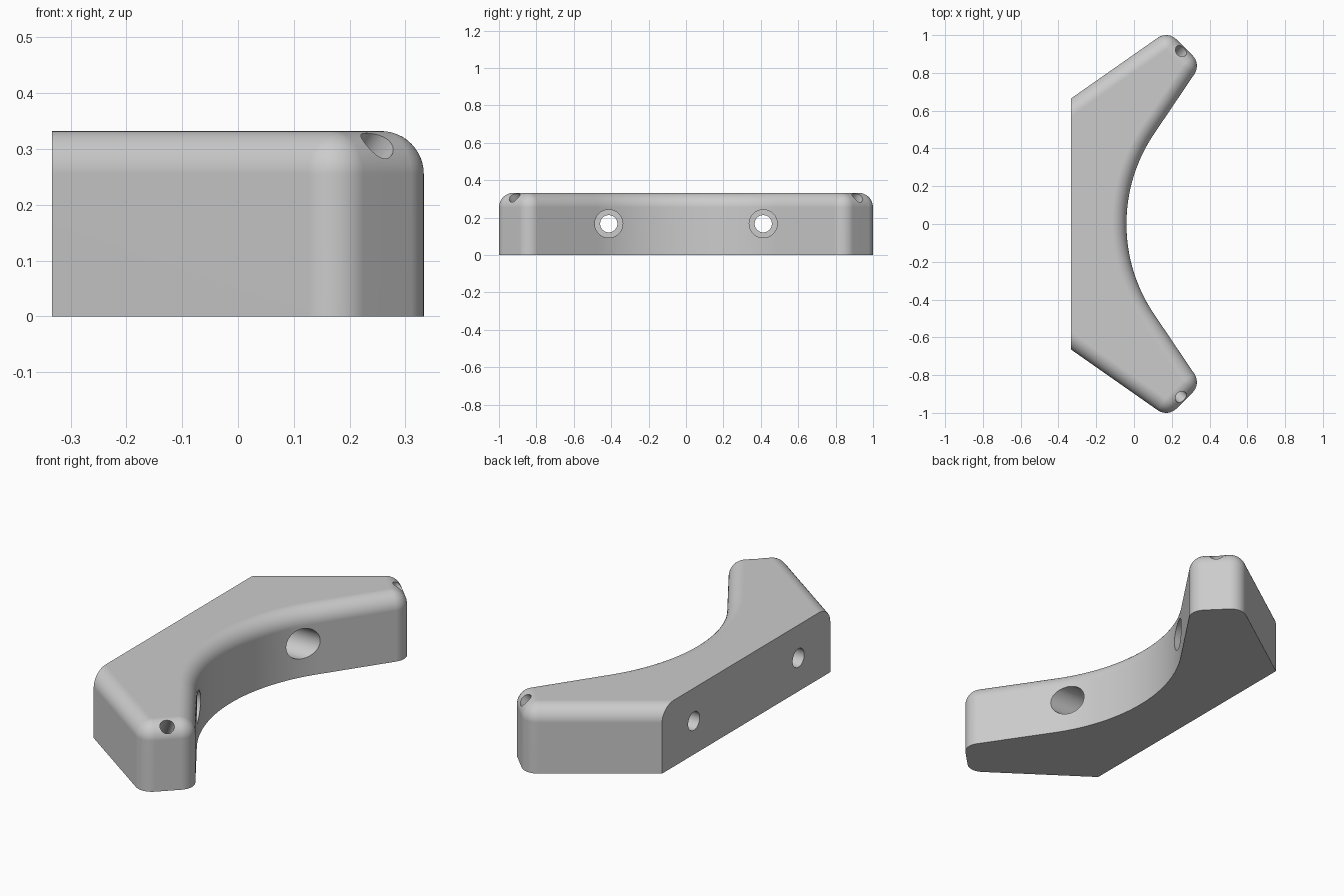
import bpy, bmesh
from math import sin, cos, pi, radians
from mathutils import Vector

cube = bpy.data.objects.get("Cube")
if cube:
    bpy.data.objects.remove(cube)

HEIGHT, ROUND = 0.332, 0.077      # body height, edge and corner radius
BACK = -0.333
TIP_OUT = Vector((0.170, 0.923))  # centres of the two rounded tip corners
TIP_IN = Vector((0.256, 0.837))
SIDE, INNER = radians(125), radians(-34)   # directions the long edges face
WAIST = -0.04                     # front of the bracket on its centre line

grey = bpy.data.materials.new("light grey")
grey.use_nodes = True
grey.diffuse_color = (0.6, 0.6, 0.6, 1)
grey.node_tree.nodes["Principled BSDF"].inputs["Base Color"].default_value = (0.6, 0.6, 0.6, 1)


def polar(angle):
    return Vector((cos(angle), sin(angle)))


def arc(centre, radius, start, end, steps):
    return [centre + radius * polar(start + (end - start) * i / steps) for i in range(steps + 1)]


def outline(inset):
    """Bracket outline, moved inwards on every edge but the flat back."""
    r = ROUND - inset
    n = polar(SIDE)
    start = TIP_OUT + r * n
    back_y = start.y + (start.x - BACK) * n.x / n.y
    half = [Vector((BACK, back_y))]
    half += arc(TIP_OUT, r, SIDE, pi / 4, 8)
    half += arc(TIP_IN, r, pi / 4, INNER, 8)
    # The concave front arc is tangent to the straight inner edge
    m = polar(INNER)
    reach = m.dot(TIP_IN) + ROUND
    radius = (m.x * WAIST - reach) / (1 - m.x)
    half += arc(Vector((WAIST + radius, 0)), radius + inset, pi + INNER, pi, 24)
    return half + [Vector((p.x, -p.y)) for p in reversed(half[:-1])]


def make_object(name, bm):
    bmesh.ops.remove_doubles(bm, verts=bm.verts, dist=1e-5)
    bmesh.ops.recalc_face_normals(bm, faces=bm.faces)
    mesh = bpy.data.meshes.new(name)
    bm.to_mesh(mesh)
    bm.free()
    mesh.materials.append(grey)
    obj = bpy.data.objects.new(name, mesh)
    bpy.context.collection.objects.link(obj)
    return obj


def loft(name, rings):
    """Closed skin over a stack of rings with equal point counts."""
    bm = bmesh.new()
    loops = [[bm.verts.new(p) for p in ring] for ring in rings]
    for a, b in zip(loops, loops[1:]):
        for i in range(len(a)):
            bm.faces.new((a[i - 1], a[i], b[i], b[i - 1]))
    bm.faces.new(loops[0])
    bm.faces.new(loops[-1])
    return make_object(name, bm)


def drill(name, origin, axis, profile, sides=48):
    """Stepped round cutter; profile lists (distance along axis, radius)."""
    turn = Vector(axis).to_track_quat('Z', 'Y')
    rings = [[Vector(origin) + turn @ Vector((*(r * polar(2 * pi * i / sides)), d))
              for i in range(sides)] for d, r in profile]
    cutter = loft(name, rings)
    cutter.hide_render = True
    return cutter


# Body: straight walls, then a quarter-round rim up to the flat top
layers = [(0, 0)]
for i in range(13):
    a = pi / 2 * i / 12
    layers.append((ROUND * (1 - cos(a)), HEIGHT - ROUND * (1 - sin(a))))
body = loft("bracket_body", [[p.to_3d() + Vector((0, 0, z)) for p in outline(d)]
                             for d, z in layers])

# Counterbored screw holes and slanted blind holes in the tips
cutters = []
tip = ((TIP_OUT + TIP_IN) / 2).to_3d() + Vector((0, 0, HEIGHT - ROUND))
for side in (-1, 1):
    cutters.append(drill("screw_hole_cutter", (0, 0.413 * side, 0.167), (1, 0, 0),
                         [(-0.5, 0.046), (-0.18, 0.046), (-0.18, 0.075), (0.5, 0.075)]))
    cutters.append(drill("tip_hole_cutter", (tip.x, tip.y * side, tip.z),
                         (0.5, 0.5 * side, 0.75), [(-0.12, 0.033), (0.2, 0.033)]))
for cutter in cutters:
    cut = body.modifiers.new(cutter.name, 'BOOLEAN')
    cut.operation, cut.solver, cut.object = 'DIFFERENCE', 'EXACT', cutter

# Apply the cuts and shade
bpy.ops.object.select_all(action='DESELECT')
bpy.context.view_layer.objects.active = body
body.select_set(True)
for mod in list(body.modifiers):
    bpy.ops.object.modifier_apply(modifier=mod.name)
for cutter in cutters:
    bpy.data.objects.remove(cutter)
bpy.ops.object.shade_smooth_by_angle(angle=radians(30))
weighted = body.modifiers.new("even_shading", 'WEIGHTED_NORMAL')
weighted.keep_sharp = True
